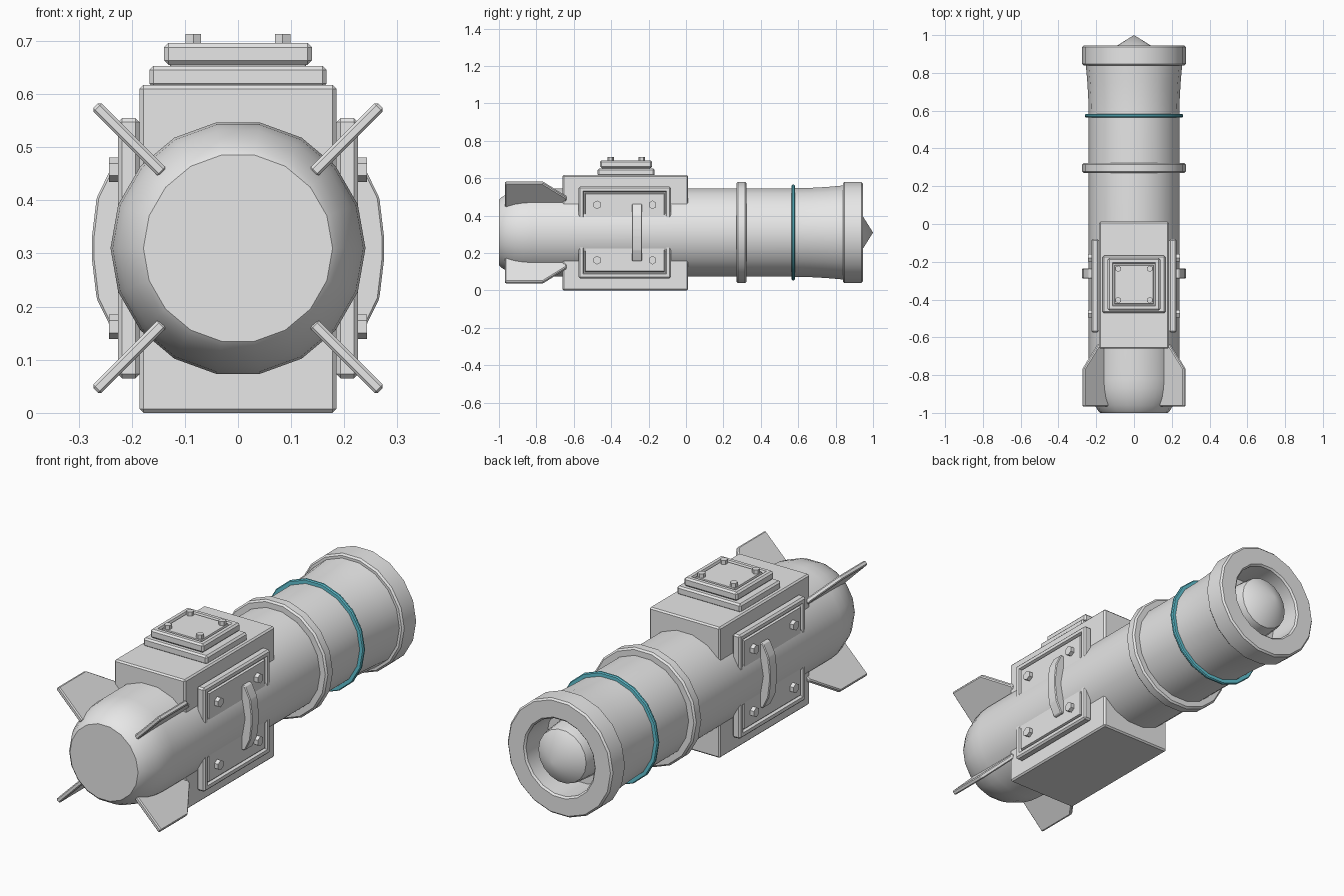
import bpy, bmesh, math
from mathutils import Vector, Matrix

if "Cube" in bpy.data.objects:
    bpy.data.objects.remove(bpy.data.objects["Cube"], do_unlink=True)

AXIS_Z = 0.31
SIDES = 18


def material(name, rgb):
    m = bpy.data.materials.new(name)
    m.use_nodes = True
    m.diffuse_color = (*rgb, 1)
    m.node_tree.nodes["Principled BSDF"].inputs["Base Color"].default_value = (*rgb, 1)
    return m


GREY = material("light grey metal", (0.8, 0.8, 0.8))
TEAL = material("teal band", (0.12, 0.55, 0.65))


def finish(bm, name, mat=GREY, angle=32):
    """Smooth shallow edges, keep the others sharp, and link the object."""
    bmesh.ops.recalc_face_normals(bm, faces=bm.faces)
    for f in bm.faces:
        f.smooth = True
    for e in bm.edges:
        e.smooth = e.calc_face_angle(0) < math.radians(angle)
    mesh = bpy.data.meshes.new(name)
    bm.to_mesh(mesh)
    bm.free()
    mesh.materials.append(mat)
    ob = bpy.data.objects.new(name, mesh)
    bpy.context.collection.objects.link(ob)
    return ob


def lathe(name, profile, closed=False, mat=GREY):
    """Turn (radius, y) points around the long axis."""
    bm = bmesh.new()
    rings = []
    for r, y in profile:
        rings.append([bm.verts.new((r * math.cos(a), y, AXIS_Z + r * math.sin(a)))
                      for a in (math.tau * i / SIDES for i in range(SIDES))])
    pairs = list(zip(rings, rings[1:]))
    if closed:
        pairs.append((rings[-1], rings[0]))
    for a, b in pairs:
        for i in range(SIDES):
            j = (i + 1) % SIDES
            bm.faces.new((a[i], a[j], b[j], b[i]))
    bmesh.ops.remove_doubles(bm, verts=bm.verts, dist=1e-5)
    return finish(bm, name, mat)


def box(name, lo, hi, bevel, groove=None):
    """Chamfered box; the face towards 'groove' gets a grooved inner plate."""
    lo, hi = Vector(lo), Vector(hi)
    bm = bmesh.new()
    bmesh.ops.create_cube(bm, size=1, matrix=Matrix.Translation((lo + hi) / 2)
                          @ Matrix.Diagonal((*(hi - lo), 1)))
    bmesh.ops.bevel(bm, geom=bm.edges[:], offset=bevel, segments=1, affect='EDGES')
    if groove:
        bm.normal_update()
        face = max(bm.faces, key=lambda f: f.normal.dot(Vector(groove)) + f.calc_area())
        for width, depth in ((0.016, 0), (0.005, -0.012), (0.006, 0), (0.003, 0.01)):
            bmesh.ops.inset_region(bm, faces=[face], thickness=width, depth=depth,
                                   use_even_offset=True)
    return finish(bm, name, angle=20)


def prism(name, points, thickness, matrix, bevel):
    """Extrude a flat outline evenly about its plane, then chamfer it."""
    bm = bmesh.new()
    face = bm.faces.new([bm.verts.new((u, v, -thickness / 2)) for u, v in points])
    new = bmesh.ops.extrude_face_region(bm, geom=[face])["geom"]
    bmesh.ops.translate(bm, vec=(0, 0, thickness),
                        verts=[v for v in new if isinstance(v, bmesh.types.BMVert)])
    bmesh.ops.recalc_face_normals(bm, faces=bm.faces)
    bmesh.ops.bevel(bm, geom=bm.edges[:], offset=bevel, segments=1, affect='EDGES')
    bm.transform(matrix)
    return finish(bm, name, angle=20)


def bolt(name, pos, direction, radius, height):
    bm = bmesh.new()
    turn = Vector(direction).to_track_quat('Z', 'Y').to_matrix().to_4x4()
    bmesh.ops.create_cone(bm, cap_ends=True, segments=6, radius1=radius, radius2=radius,
                          depth=height, matrix=Matrix.Translation(pos) @ turn)
    return finish(bm, name)


# Tube with rounded nose, flared muzzle collar and hollow end
lathe("tube_body", [
    (0, -1), (0.178, -1), (0.189, -0.99), (0.207, -0.96), (0.225, -0.92),
    (0.236, -0.87), (0.24, -0.82), (0.24, 0.57), (0.242, 0.66), (0.247, 0.75),
    (0.255, 0.84), (0.267, 0.84), (0.275, 0.848), (0.275, 0.937), (0.267, 0.945),
    (0.188, 0.945), (0.18, 0.937), (0.18, 0.78), (0, 0.78)])

# Pointed core inside the muzzle
lathe("muzzle_core", [(0.14, 0.775), (0.13, 0.9), (0.125, 0.923), (0, 1)])

# Raised ring and thin coloured band
lathe("middle_ring", [(0.23, 0.27), (0.267, 0.27), (0.275, 0.278),
                      (0.275, 0.315), (0.267, 0.323), (0.23, 0.323)], closed=True)
lathe("teal_band", [(0.235, 0.565), (0.256, 0.565), (0.26, 0.57),
                    (0.26, 0.577), (0.256, 0.582), (0.235, 0.582)], closed=True, mat=TEAL)

# Central housing
box("housing", (-0.185, -0.66, 0), (0.185, 0.012, 0.617), 0.007)

# Stepped top mount with bolts
MY = -0.32
box("mount_base", (-0.167, MY - 0.152, 0.612), (0.167, MY + 0.152, 0.653), 0.008)
box("mount_neck", (-0.128, MY - 0.128, 0.64), (0.128, MY + 0.128, 0.67), 0.002)
box("mount_plate", (-0.139, MY - 0.139, 0.655), (0.139, MY + 0.139, 0.696), 0.008,
    groove=(0, 0, 1))
for sx in (-1, 1):
    for sy in (-1, 1):
        bolt("mount_bolt", (sx * 0.084, MY + sy * 0.083, 0.702), (0, 0, 1), 0.017, 0.022)

# Side panels, their bolts and curved grips
PY = -0.327
half = [(0.275, 0.02), (0.266, 0.095), (0.238, 0.152), (0.2, 0.152)]
grip = half + [(x, -z) for x, z in reversed(half)]
for side, s in (("left", 1), ("right", -1)):
    xs = sorted((s * 0.185, s * 0.226))
    box(side + "_panel", (xs[0], PY - 0.247, AXIS_Z - 0.245),
        (xs[1], PY + 0.247, AXIS_Z + 0.245), 0.008, groove=(s, 0, 0))
    for sy in (-1, 1):
        for sz in (-1, 1):
            bolt(side + "_panel_bolt", (s * 0.232, PY + sy * 0.148, AXIS_Z + sz * 0.148),
                 (s, 0, 0), 0.023, 0.022)
    frame = Matrix(((s, 0, 0, 0), (0, 0, 1, -0.262), (0, 1, 0, AXIS_Z), (0, 0, 0, 1)))
    prism(side + "_grip", grip, 0.055, frame, 0.004)

# Four diagonal fins
fin = [(0.2, -0.967), (0.379, -0.967), (0.379, -0.765), (0.268, -0.638), (0.2, -0.638)]
for k in range(4):
    a = math.radians(45 + 90 * k)
    c, n = math.cos(a), math.sin(a)
    frame = Matrix(((c, 0, -n, 0), (0, 1, 0, 0), (n, 0, c, AXIS_Z), (0, 0, 0, 1)))
    prism("fin", fin, 0.022, frame, 0.005)
